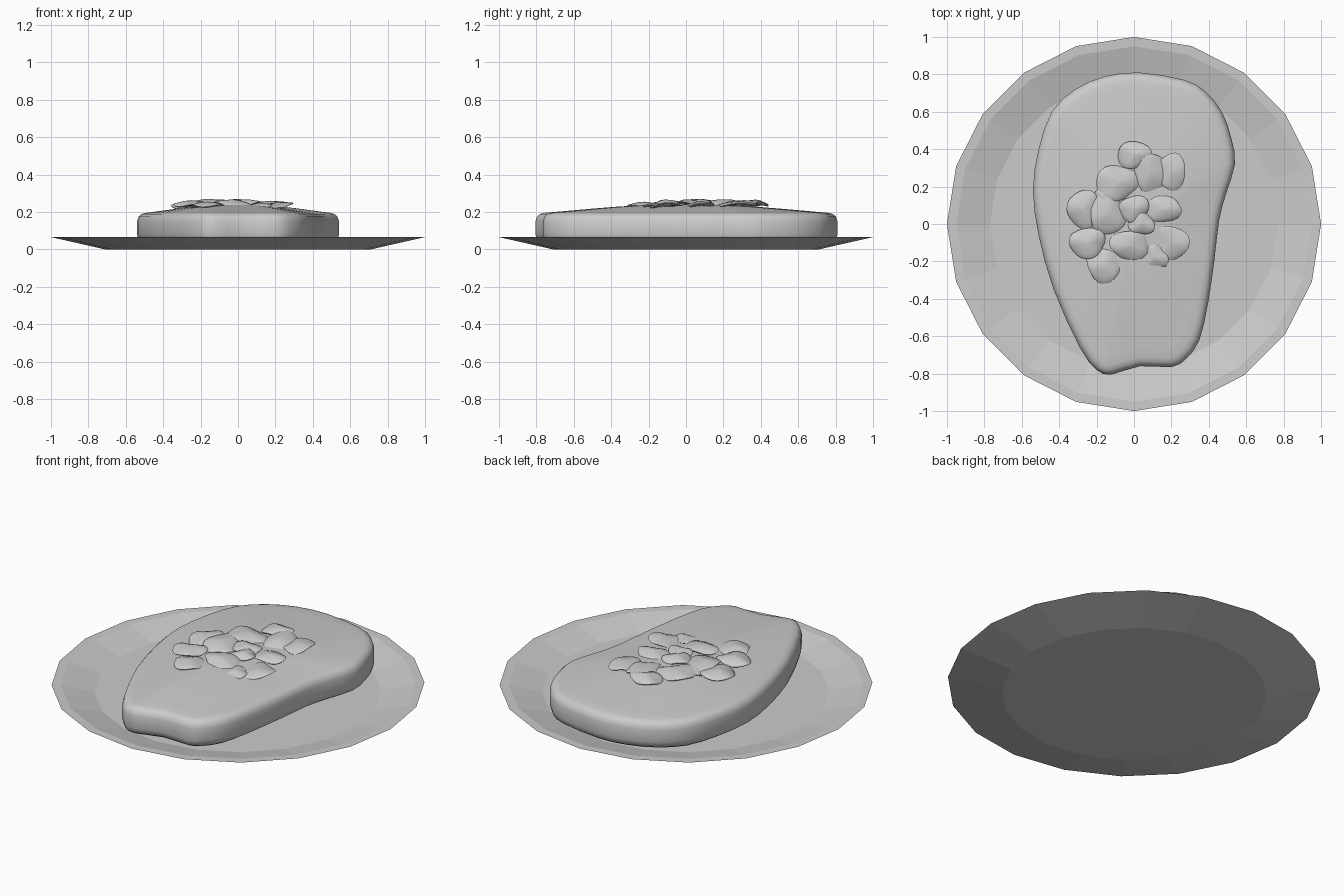
import bpy, math, random
from mathutils import Vector, Matrix

if "Cube" in bpy.data.objects:
    bpy.data.objects.remove(bpy.data.objects["Cube"])

random.seed(4)


def make_object(name, rings, cap_start=True, cap_end=True, smooth=None):
    """Loft equal-length rings of points into one mesh."""
    n = len(rings[0])
    verts = [p for ring in rings for p in ring]
    faces = []
    for r in range(len(rings) - 1):
        for i in range(n):
            j = (i + 1) % n
            faces.append((r * n + i, r * n + j, (r + 1) * n + j, (r + 1) * n + i))
    if cap_start:
        faces.append(tuple(reversed(range(n))))
    if cap_end:
        faces.append(tuple((len(rings) - 1) * n + i for i in range(n)))
    me = bpy.data.meshes.new(name)
    me.from_pydata(verts, [], faces)
    ob = bpy.data.objects.new(name, me)
    bpy.context.collection.objects.link(ob)
    if smooth:
        bpy.ops.object.select_all(action='DESELECT')
        ob.select_set(True)
        bpy.context.view_layer.objects.active = ob
        bpy.ops.object.shade_smooth_by_angle(angle=math.radians(smooth))
    return ob


def circle(r, z, n):
    return [(r * math.cos(2 * math.pi * i / n), r * math.sin(2 * math.pi * i / n), z)
            for i in range(n)]


# Plate: 20-sided, faceted
make_object("plate", [circle(r, z, 20) for r, z in
                      [(0.71, 0), (1.0, 0.066), (0.95, 0.065), (0.77, 0.02)]])

# Steak outline, clockwise from the far end
half = [(0.03, 0.81), (0.27, 0.77), (0.38, 0.71), (0.47, 0.60), (0.52, 0.46),
        (0.54, 0.32), (0.49, 0.155), (0.455, 0.02), (0.43, -0.19), (0.395, -0.43),
        (0.35, -0.62), (0.28, -0.72), (0.20, -0.765), (0.03, -0.76), (-0.12, -0.805),
        (-0.20, -0.78), (-0.29, -0.66), (-0.43, -0.35), (-0.51, -0.06), (-0.54, 0.18),
        (-0.51, 0.40), (-0.44, 0.60), (-0.315, 0.72), (-0.155, 0.79)]
ctrl = [Vector(p) for p in reversed(half)]
m = len(ctrl)
outline = []
for i in range(m):
    a, b, c, d = (ctrl[(i + k) % m] for k in (-1, 0, 1, 2))
    for t in (0, 0.5):
        outline.append(0.5 * (2 * b + (c - a) * t + (2 * a - 5 * b + 4 * c - d) * t ** 2
                              + (3 * b - a - 3 * c + d) * t ** 3))


def inset(pts, dist):
    out = []
    for i, p in enumerate(pts):
        t = (pts[(i + 1) % len(pts)] - pts[i - 1]).normalized()
        out.append(p + Vector((-t.y, t.x)) * dist)
    return out


# Steak: rounded edge, then a shallow dome
rings = []
for d, z in [(0.03, 0.035), (0.008, 0.05), (0, 0.08), (0, 0.15),
             (0.008, 0.175), (0.025, 0.19), (0.05, 0.196)]:
    rings.append([(p.x, p.y, z) for p in inset(outline, d)])
inner = inset(outline, 0.05)
for s, z in [(0.92, 0.201), (0.8, 0.209), (0.65, 0.219), (0.5, 0.228),
             (0.33, 0.236), (0.15, 0.24), (0.02, 0.241)]:
    rings.append([(p.x * s, p.y * s, z) for p in inner])
make_object("steak", rings, smooth=50)


# Mushroom slices: thin, wavy, domed discs heaped on the steak
def slice_piece(name, x, y, z, rx, ry, bump):
    n = 20
    ph, ph2 = random.uniform(0, 6.28), random.uniform(0, 6.28)
    tilt = Matrix.Rotation(random.uniform(-0.1, 0.1), 3, 'X') @ \
        Matrix.Rotation(random.uniform(-0.1, 0.1), 3, 'Y')
    prof = [(0.03, -0.006), (0.6, -0.009), (0.95, -0.01), (1.0, -0.005),
            (0.93, 0.001), (0.7, 0.008), (0.4, 0.016), (0.03, 0.02)]
    rs = []
    for f, h in prof:
        ring = []
        for i in range(n):
            a = 2 * math.pi * i / n
            w = 1 + f * (0.07 * math.sin(3 * a + ph) + 0.05 * math.sin(2 * a + ph2))
            zz = h * bump + 0.007 * f * f * math.sin(3 * a + ph2)
            v = tilt @ Vector((rx * f * w * math.cos(a), ry * f * w * math.sin(a), zz))
            ring.append((v.x + x, v.y + y, v.z + z))
        rs.append(ring)
    make_object(name, rs, smooth=60)


pieces = [(0.00, 0.37, 0.246, 0.09, 0.075, 1), (0.09, 0.27, 0.242, 0.085, 0.12, 1),
          (0.20, 0.28, 0.242, 0.075, 0.105, 0.8), (-0.09, 0.22, 0.246, 0.115, 0.10, 1.1),
          (-0.27, 0.08, 0.238, 0.09, 0.10, 1), (-0.14, 0.05, 0.25, 0.10, 0.105, 1),
          (0.00, 0.08, 0.25, 0.08, 0.075, 1), (0.15, 0.08, 0.238, 0.10, 0.075, 1),
          (-0.25, -0.10, 0.243, 0.10, 0.08, 1), (-0.02, -0.115, 0.246, 0.11, 0.08, 1),
          (0.04, 0.0, 0.252, 0.07, 0.06, 0.8), (0.20, -0.10, 0.236, 0.09, 0.095, 0.7),
          (-0.16, -0.22, 0.235, 0.095, 0.09, 1), (0.11, -0.18, 0.232, 0.07, 0.07, 0.8),
          (-0.16, 0.14, 0.242, 0.06, 0.06, 1)]
for k, p in enumerate(pieces):
    slice_piece(f"mushroom_slice_{k + 1}", *p)
